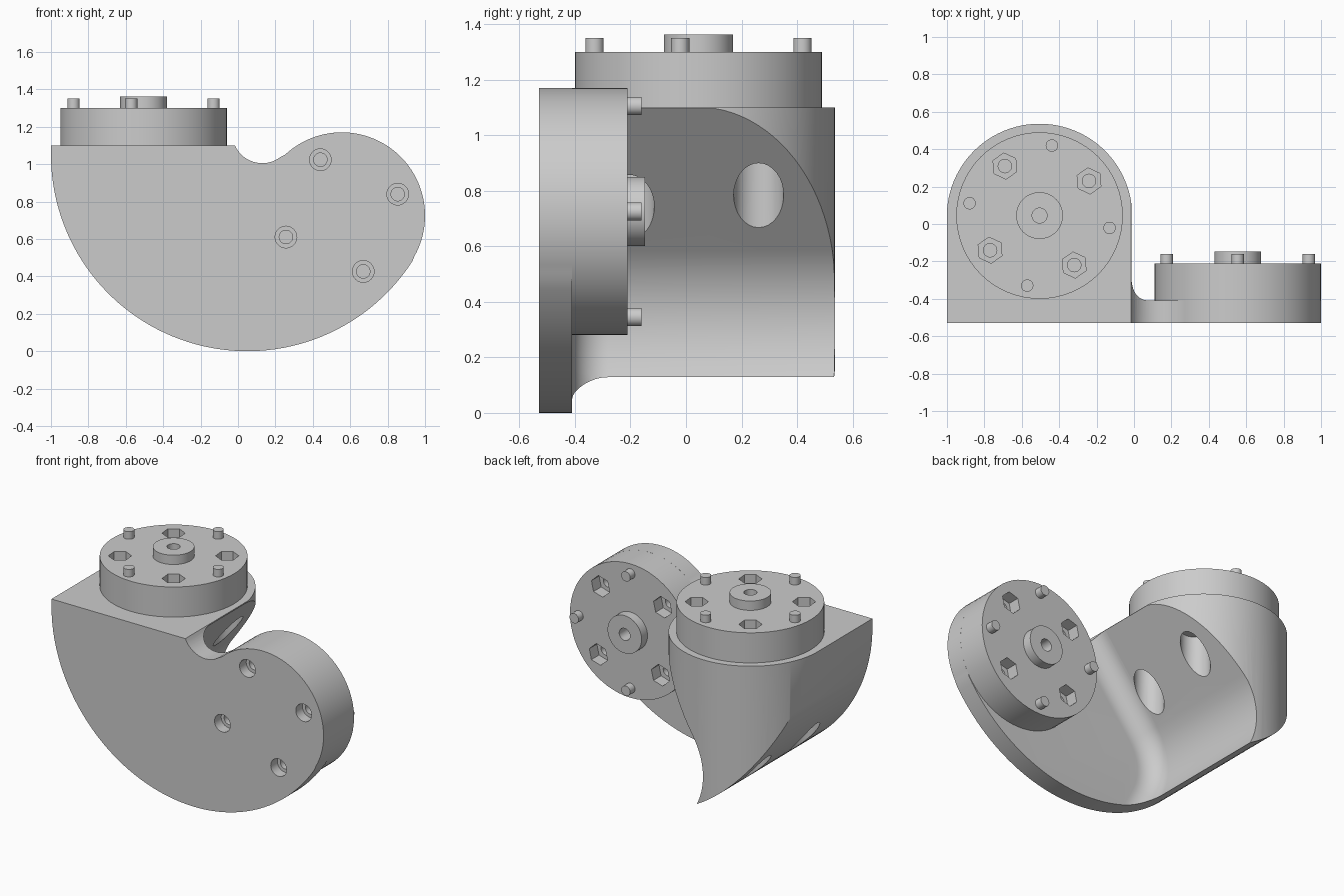
import bpy, bmesh
from math import sin, cos, radians, atan2, pi
from mathutils import Matrix, Vector

if "Cube" in bpy.data.objects:
    bpy.data.objects.remove(bpy.data.objects["Cube"])

grey = bpy.data.materials.new("plain_grey")
grey.use_nodes = True
colour = (0.6, 0.6, 0.6, 1)
grey.diffuse_color = colour
grey.node_tree.nodes["Principled BSDF"].inputs["Base Color"].default_value = colour


def loft(name, rings):
    """Solid from a list of matching closed rings."""
    bm = bmesh.new()
    loops = [[bm.verts.new(p) for p in ring] for ring in rings]
    n = len(loops[0])
    for a, b in zip(loops, loops[1:]):
        for i in range(n):
            j = (i + 1) % n
            bm.faces.new((a[i], a[j], b[j], b[i]))
    bm.faces.new(loops[0])
    bm.faces.new(loops[-1])
    bmesh.ops.recalc_face_normals(bm, faces=bm.faces)
    mesh = bpy.data.meshes.new(name)
    bm.to_mesh(mesh)
    bm.free()
    mesh.materials.append(grey)
    obj = bpy.data.objects.new(name, mesh)
    bpy.context.collection.objects.link(obj)
    return obj


def prism_y(name, pts, y0, y1):
    return loft(name, [[(x, y, z) for x, z in pts] for y in (y0, y1)])


def prism_z(name, pts, z0, z1):
    return loft(name, [[(x, y, z) for x, y in pts] for z in (z0, z1)])


def arc(cx, cy, r, a0, a1, n):
    """Points on an arc, angles in degrees."""
    angles = [radians(a0 + (a1 - a0) * i / n) for i in range(n + 1)]
    return [(cx + r * cos(a), cy + r * sin(a)) for a in angles]


def cylinder(name, x, y, r, z0, z1, matrix=Matrix(), sides=64, turn=0):
    obj = prism_z(name, arc(x, y, r, turn, turn + 360, sides)[:-1], z0, z1)
    obj.data.transform(matrix)
    return obj


def combine(obj, other, operation):
    mod = obj.modifiers.new("bool", "BOOLEAN")
    mod.operation, mod.solver, mod.object = operation, "EXACT", other
    bpy.context.view_layer.objects.active = obj
    bpy.ops.object.modifier_apply(modifier=mod.name)
    bpy.data.objects.remove(other)


def around(radius, start):
    """Four evenly spaced positions on a circle."""
    return [(radius * cos(radians(start + 90 * k)), radius * sin(radians(start + 90 * k)))
            for k in range(4)]


def smooth(obj):
    bpy.ops.object.select_all(action="DESELECT")
    obj.select_set(True)
    bpy.context.view_layer.objects.active = obj
    bpy.ops.object.shade_smooth_by_angle(angle=radians(30))


# Centres shared by the parts
TOP = (-0.505, 0.045)
SIDE = (0.555, 0.725)
R = 0.445
BACK = -0.41
FILLET = 0.13

# Side outline: big belly arc, side disc, notch, flat top
join = atan2(-0.325, 0.505) * 180 / pi
outline = arc(0.05, 1.05, 1.05, 177.3 - 360 + 360, 360 + join, 64)
outline += arc(*SIDE, R, join, 133, 48)[1:]
outline += arc(0.13, 1.165, 0.16, -46, -156, 16)[1:]
outline += [(-1.0, 1.1)]

# Inner concave face: straight run, arc, straight run (x, z, angle)
ax, az, ar, a0, a1 = -0.075, 0.323, 0.425, 142.2, 207
curve = [(x, z, radians(a0 + (a1 - a0) * i / 24))
         for i, (x, z) in enumerate(arc(ax, az, ar, a0, a1, 24))]
x, z, t = curve[0]
curve.insert(0, (x + 0.85 * sin(t), z - 0.85 * cos(t), t))
x, z, t = curve[-1]
curve.append((x - 0.35 * sin(t), z + 0.35 * cos(t), t))

# Upright block with a round back, hollowed by the concave face
footprint = arc(TOP[0], 0.04, 0.496, 0, 180, 48) + [(-1.001, -0.5), (-0.009, -0.5)]
body = prism_z("elbow_body", footprint, -0.2, 1.4)
hollow = [(x, z) for x, z, t in curve] + [(1, curve[-1][1]), (1, curve[0][1])]
combine(body, prism_y("hollow_cutter", hollow, -1, 1), "DIFFERENCE")

# Fillet between the concave face and the plate
section = [(FILLET * (1 - cos(a)), BACK + FILLET * (1 - sin(a)))
           for a in [radians(7.5 * i) for i in range(13)]]
section += [(FILLET, BACK - 0.04), (-0.05, BACK - 0.04), (-0.05, BACK + FILLET)]
fillet = loft("fillet", [[(x - o * cos(t), y, z - o * sin(t)) for o, y in section]
                         for x, z, t in curve])
combine(body, fillet, "UNION")

# Front plate, then trim everything to the outline
slab = prism_y("plate", [(-1.2, -0.2), (1.2, -0.2), (1.2, 1.5), (-1.2, 1.5)], -0.53, BACK)
combine(body, slab, "UNION")
combine(body, prism_y("outline_solid", outline, -0.8, 0.8), "INTERSECT")

# Bolt clearance bores from below
for px, py in around(0.33, 41):
    combine(body, cylinder("bore", TOP[0] + px, TOP[1] + py, 0.09, -0.2, 0.95, sides=32),
            "DIFFERENCE")

# Stepped screw holes in the front plate
facing = Matrix.Rotation(radians(-90), 4, "X")
for px, pz in around(0.32, 21):
    for r, depth in ((0.058, -0.46), (0.036, -0.42)):
        hole = cylinder("hole", SIDE[0] + px, -SIDE[1] - pz, r, -0.6, depth, facing, 32)
        combine(body, hole, "DIFFERENCE")
smooth(body)


def flange(name, matrix, pin_turn, nut_turn):
    """Coupling disc with hub, nut pockets and locating pins."""
    disc = cylinder(name + "_disc", 0, 0, R, 0, 0.2, matrix)
    combine(disc, cylinder("hub", 0, 0, 0.125, 0.1, 0.262, matrix), "UNION")
    combine(disc, cylinder("hub_hole", 0, 0, 0.04, 0.12, 0.4, matrix, 32), "DIFFERENCE")
    for px, py in around(0.323, nut_turn):
        combine(disc, cylinder("pocket", px, py, 0.07, 0.12, 0.4, matrix, 6, nut_turn),
                "DIFFERENCE")
        combine(disc, cylinder("pilot", px, py, 0.036, 0.05, 0.4, matrix, 24), "DIFFERENCE")
    smooth(disc)
    for i, (px, py) in enumerate(around(0.38, pin_turn)):
        smooth(cylinder(f"{name}_pin_{i + 1}", px, py, 0.033, 0.18, 0.25, matrix, 24))


flange("top", Matrix.Translation((TOP[0], TOP[1], 1.1)), 80, 35)
flange("side", Matrix.Translation((SIDE[0], BACK, SIDE[1])) @ facing, 0, 43)
